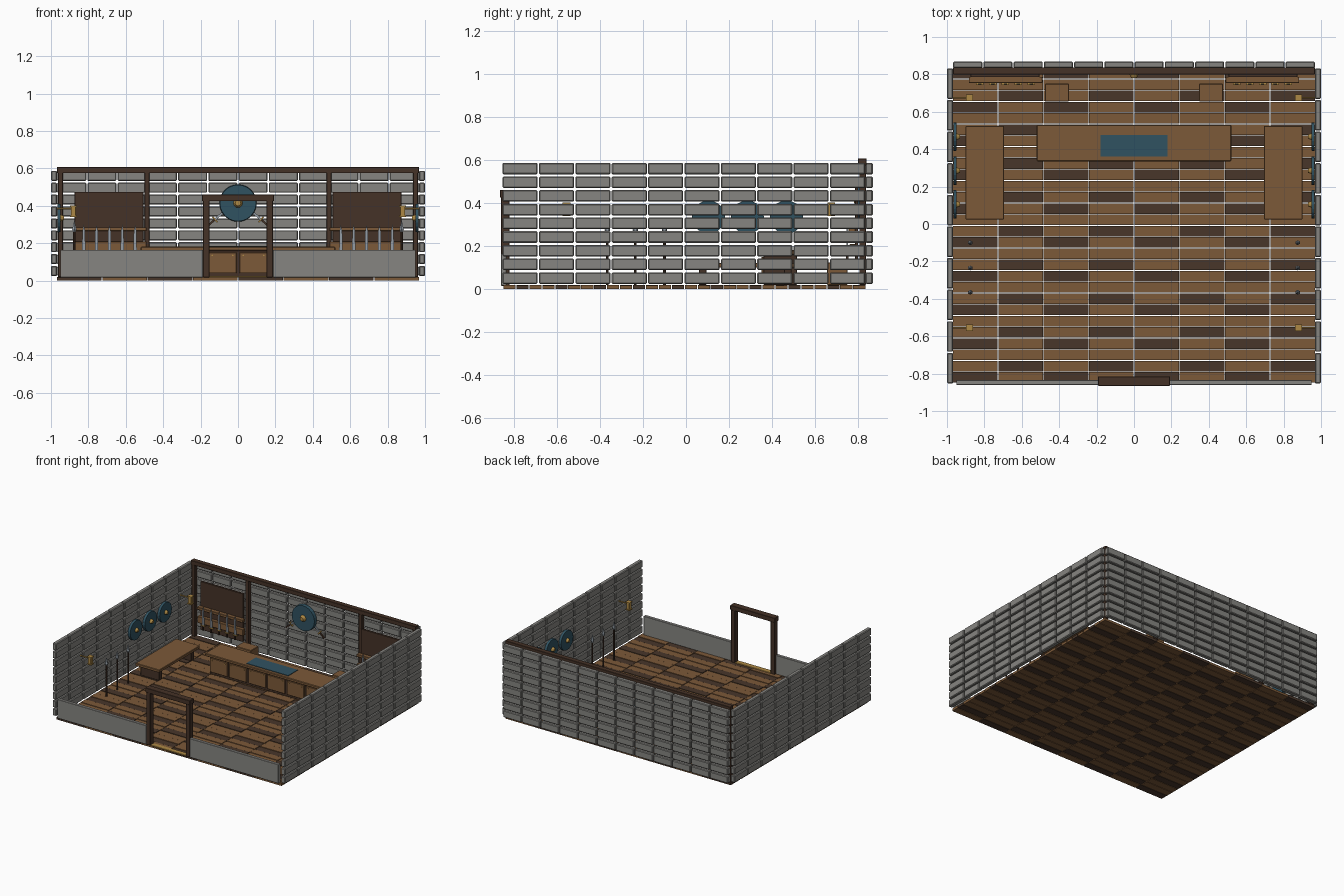
import bpy, bmesh, math
from mathutils import Matrix, Vector

if "Cube" in bpy.data.objects:
    bpy.data.objects.remove(bpy.data.objects["Cube"])


def mat(name, r, g, b):
    m = bpy.data.materials.new(name)
    m.diffuse_color = (r, g, b, 1)
    m.use_nodes = True
    m.node_tree.nodes["Principled BSDF"].inputs["Base Color"].default_value = m.diffuse_color
    return m


DARK = mat("dark_wood", 0.06, 0.032, 0.02)
WOOD = mat("oak", 0.2, 0.1, 0.04)
FLOOR_DARK = mat("floor_dark", 0.065, 0.037, 0.023)
STONE = mat("stone", 0.24, 0.235, 0.22)
TEAL = mat("teal", 0.03, 0.085, 0.12)
GOLD = mat("brass", 0.42, 0.25, 0.06)
STEEL = mat("steel", 0.3, 0.34, 0.38)


def add_box(bm, x0, x1, y0, y1, z0, z1):
    m = Matrix.Translation(((x0 + x1) / 2, (y0 + y1) / 2, (z0 + z1) / 2))
    bmesh.ops.create_cube(bm, size=1, matrix=m @ Matrix.Diagonal((x1 - x0, y1 - y0, z1 - z0, 1)))


def finish(bm, name, m, bevel=0.0):
    me = bpy.data.meshes.new(name)
    bmesh.ops.recalc_face_normals(bm, faces=bm.faces)
    bm.to_mesh(me)
    bm.free()
    me.materials.append(m)
    o = bpy.data.objects.new(name, me)
    bpy.context.collection.objects.link(o)
    if bevel:
        b = o.modifiers.new("bevel", "BEVEL")
        b.width, b.segments = bevel, 1
    return o


def boxes(name, m, dims, bevel=0.002):
    bm = bmesh.new()
    for d in dims:
        add_box(bm, *d)
    return finish(bm, name, m, bevel)


def mirror_dims(dims):
    return dims + [(-d[1], -d[0]) + tuple(d[2:]) for d in dims]


def rod(name, m, a, b, r1, r2=None, n=8):
    """Cylinder or cone from point a to point b."""
    a, b = Vector(a), Vector(b)
    bm = bmesh.new()
    rot = (b - a).to_track_quat("Z", "Y").to_matrix().to_4x4()
    bmesh.ops.create_cone(bm, cap_ends=True, segments=n, radius1=r1, radius2=r1 if r2 is None else r2,
                          depth=(b - a).length, matrix=Matrix.Translation((a + b) / 2) @ rot)
    return finish(bm, name, m)


def sword(name, base, tip, w=0.009):
    """Grip, guard and pointed flat blade, lying in the xz plane."""
    base, tip = Vector(base), Vector(tip)
    d = tip - base
    length = d.length
    place = Matrix.Translation(base) @ Matrix.Rotation(math.atan2(d.x, d.z), 4, "Y")
    bm = bmesh.new()
    pts = [(-w, 0.2), (w, 0.2), (w * 0.8, 0.8), (0, 1), (-w * 0.8, 0.8)]
    rings = [[bm.verts.new((x, y, z * length)) for x, z in pts] for y in (-0.003, 0.003)]
    for ring in rings:
        bm.faces.new(ring)
    for i in range(5):
        j = (i + 1) % 5
        bm.faces.new((rings[0][i], rings[0][j], rings[1][j], rings[1][i]))
    finish(bm, name + "_blade", STEEL).matrix_world = place
    for part, m, dim in (("_grip", DARK, (-0.005, 0.005, -0.005, 0.005, 0, 0.19 * length)),
                         ("_guard", GOLD, (-0.02, 0.02, -0.005, 0.005, 0.18 * length, 0.18 * length + 0.008))):
        boxes(name + part, m, [dim], 0).matrix_world = place


# plank floor
rows, cols = 28, 8
rh, cw, g = 1.685 / rows, 1.94 / cols, 0.002
light, dark = [], []
for r in range(rows):
    for c in range(cols):
        x, y = -0.97 + c * cw, -0.85 + r * rh
        top = 0.02 if (r + c) % 2 else 0.018
        (dark if r % 3 == c % 2 else light).append((x + g, x + cw - g, y + g, y + rh - g, 0, top))
boxes("floor_planks_light", WOOD, light, 0)
boxes("floor_planks_dark", FLOOR_DARK, dark, 0)

# block walls
zr, gz, gx = 0.0636, 0.005, 0.003
bands = [(0.02 + i * zr + gz, 0.02 + (i + 1) * zr - gz) for i in range(9)]
back_w, side_w = 1.94 / 12, 1.69 / 10
boxes("back_wall_blocks", STONE,
      [(-0.97 + i * back_w + gx, -0.97 + (i + 1) * back_w - gx, 0.834, 0.868, a, b)
       for i in range(12) for a, b in bands], 0.005)
boxes("side_wall_blocks", STONE, mirror_dims(
      [(0.967, 1.0, -0.855 + i * side_w + gx, -0.855 + (i + 1) * side_w - gx, a, b)
       for i in range(10) for a, b in bands]), 0.005)

# low front wall and doorway
boxes("front_low_wall", STONE, mirror_dims([(0.187, 0.95, -0.86, -0.835, 0.018, 0.165)]))
boxes("door_posts", DARK, mirror_dims([(0.153, 0.187, -0.86, -0.82, 0.018, 0.43)]))
boxes("door_lintel", DARK, [(-0.192, 0.192, -0.865, -0.815, 0.425, 0.46)])
boxes("door_threshold", GOLD, [(-0.153, 0.153, -0.86, -0.82, 0.016, 0.024)])

# back wall timber frame
boxes("back_top_beam", DARK, [(-0.967, 0.967, 0.80, 0.838, 0.575, 0.608)])
boxes("back_posts", DARK, mirror_dims([(0.935, 0.963, 0.805, 0.836, 0.02, 0.577),
                                       (0.473, 0.5, 0.805, 0.836, 0.02, 0.577)]))

# counter with front panels and cloth
boxes("counter_top", WOOD, [(-0.52, 0.52, 0.335, 0.53, 0.16, 0.182)], 0.004)
boxes("counter_body", DARK, [(-0.495, 0.495, 0.36, 0.515, 0.02, 0.16)])
boxes("counter_panels", WOOD, [(-0.495 + i * 0.165 + 0.008, -0.495 + (i + 1) * 0.165 - 0.008,
                                0.35, 0.362, 0.04, 0.15) for i in range(6)])
boxes("counter_cloth", TEAL, [(-0.18, 0.18, 0.36, 0.477, 0.18, 0.186)], 0)
for i in range(6):
    for s in (-0.055, 0.055):
        x = -0.4125 + i * 0.165 + s
        rod("panel_stud", GOLD, (x, 0.352, 0.135), (x, 0.346, 0.135), 0.004, n=6)

# side tables
boxes("side_table_tops", WOOD, mirror_dims([(0.695, 0.90, 0.025, 0.525, 0.1, 0.122)]), 0.003)
boxes("side_table_supports", DARK, mirror_dims(
    [(0.72, 0.88, y, y + 0.035, 0.02, 0.1) for y in (0.06, 0.455)]))

# crates behind the counter
boxes("crates", WOOD, mirror_dims([(0.348, 0.477, 0.655, 0.75, 0.02, 0.125)]), 0.003)

# sword racks
boxes("rack_boards", DARK, mirror_dims([(0.505, 0.873, 0.785, 0.8, 0.1, 0.475)]))
boxes("rack_rails", WOOD, mirror_dims([(0.49, 0.883, 0.755, 0.787, 0.265, 0.285),
                                       (0.49, 0.883, 0.76, 0.787, 0.16, 0.21)]))
for s in (-1, 1):
    for i in range(5):
        x = s * (0.55 + i * 0.0687)
        sword("rack_sword", (x, 0.749, 0.12), (x, 0.749, 0.3))

# big wall shield over crossed swords
rod("large_shield", TEAL, (0, 0.825, 0.415), (0, 0.8, 0.415), 0.1, 0.097, 24)
rod("large_shield_boss", GOLD, (0, 0.802, 0.415), (0, 0.78, 0.415), 0.026, 0.015, 12)
for s in (-1, 1):
    sword("crossed_sword", (s * 0.165, 0.828, 0.29), (-s * 0.05, 0.828, 0.48), 0.006)

for s in (-1, 1):
    # side wall shields
    for y in (0.105, 0.285, 0.467):
        rod("wall_shield", TEAL, (s * 0.966, y, 0.335), (s * 0.948, y, 0.335), 0.077, 0.075, 20)
        rod("wall_shield_boss", GOLD, (s * 0.95, y, 0.335), (s * 0.93, y, 0.335), 0.019, 0.011, 10)
    # standing spears
    for y in (-0.1, -0.235, -0.365):
        x = s * 0.875
        rod("spear_shaft", DARK, (x, y, 0.02), (x, y, 0.27), 0.006)
        rod("spear_socket", STEEL, (x, y, 0.26), (x, y, 0.275), 0.007, 0.013, 6)
        rod("spear_tip", STEEL, (x, y, 0.275), (x, y, 0.325), 0.013, 0.0, 6)
    # wall lanterns
    for y in (-0.555, 0.675):
        x = s * 0.88
        rod("lantern_arm", GOLD, (s * 0.968, y, 0.385), (x, y, 0.385), 0.005)
        boxes("lantern_body", GOLD, [(x - 0.014, x + 0.014, y - 0.014, y + 0.014, 0.345, 0.395)])
        boxes("lantern_caps", GOLD, [(x - 0.018, x + 0.018, y - 0.018, y + 0.018, z, z + 0.008)
                                     for z in (0.34, 0.395)], 0)
